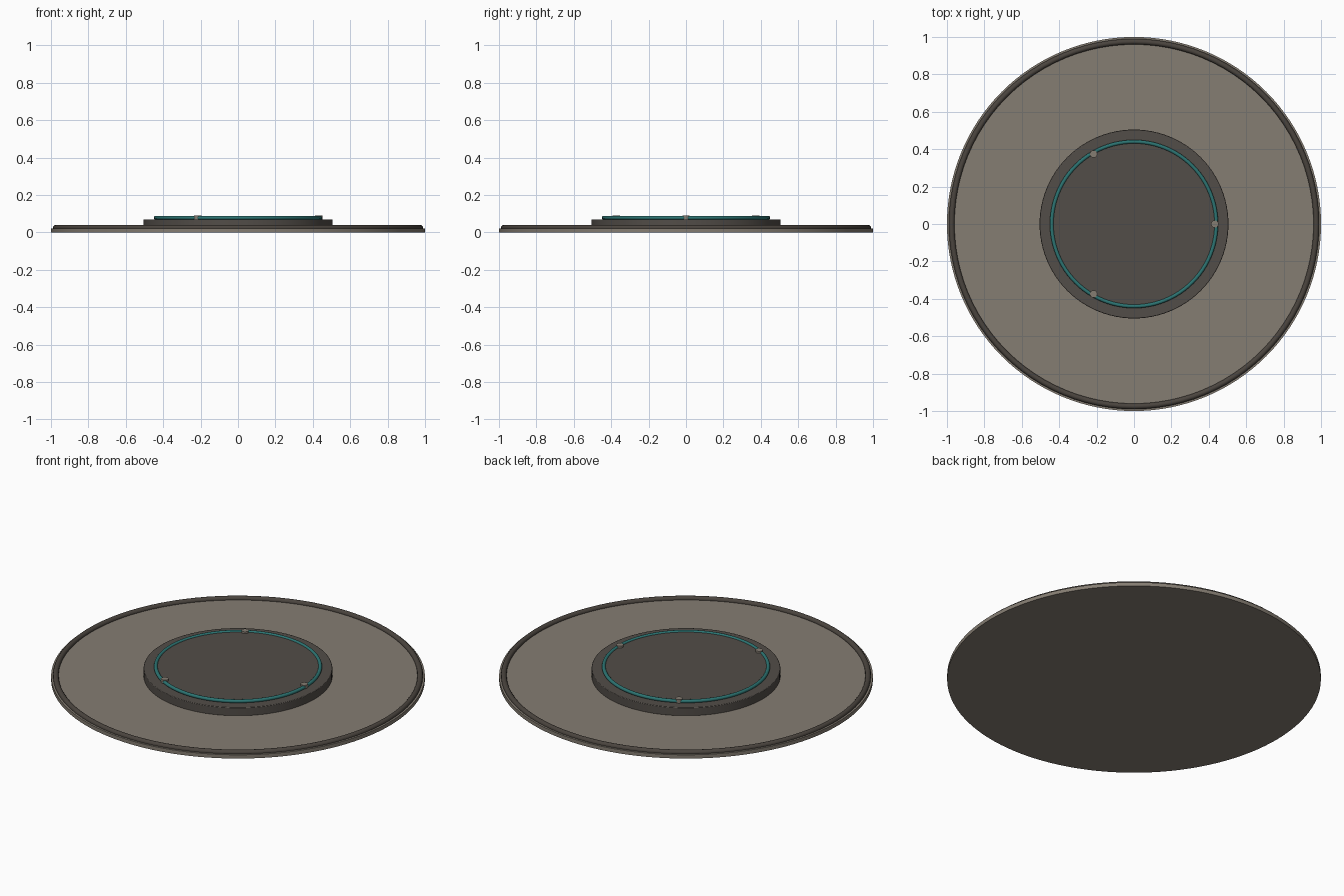
import bpy, math

if "Cube" in bpy.data.objects:
    bpy.data.objects.remove(bpy.data.objects["Cube"], do_unlink=True)


def material(name, hex_colour):
    def lin(c):
        return c / 12.92 if c <= 0.04045 else ((c + 0.055) / 1.055) ** 2.4
    rgb = [lin(int(hex_colour[i:i + 2], 16) / 255) for i in (0, 2, 4)]
    m = bpy.data.materials.new(name)
    m.use_nodes = True
    m.diffuse_color = (*rgb, 1)
    bsdf = m.node_tree.nodes["Principled BSDF"]
    bsdf.inputs["Base Color"].default_value = (*rgb, 1)
    bsdf.inputs["Roughness"].default_value = 0.8
    return m


stone = material("warm stone", "857D72")
dark = material("dark stone", "524D48")
trim = material("dark trim", "4A443E")
teal = material("teal", "2C7472")


def finish(name, mat):
    ob = bpy.context.object
    ob.name = name
    ob.data.materials.append(mat)
    bpy.ops.object.shade_smooth_by_angle(angle=math.radians(35))
    return ob


def disc(name, r, z0, z1, mat, x=0, y=0, sides=96, bevel=0):
    bpy.ops.mesh.primitive_cylinder_add(vertices=sides, radius=r, depth=z1 - z0,
                                        location=(x, y, (z0 + z1) / 2))
    ob = finish(name, mat)
    if bevel:
        mod = ob.modifiers.new("soft edge", "BEVEL")
        mod.width = bevel
        mod.segments = 2
        mod.limit_method = "ANGLE"
    return ob


def ring(name, r, tube, z, mat):
    bpy.ops.mesh.primitive_torus_add(major_radius=r, minor_radius=tube, location=(0, 0, z),
                                     major_segments=96, minor_segments=12)
    return finish(name, mat)


# Wide base with a raised rim
disc("base_plate", 1.0, 0, 0.022, stone, sides=128)
ring("base_rim", 0.975, 0.015, 0.025, trim)

# Stepped centre platform
disc("platform", 0.505, 0.02, 0.07, dark, bevel=0.003)
disc("platform_top", 0.445, 0.07, 0.08, dark)

# Inlaid ring with three studs
ring("teal_ring", 0.44, 0.01, 0.078, teal)
for i in range(3):
    a = math.tau * i / 3
    disc(f"stud_{i + 1}", 0.02, 0.07, 0.091, stone, 0.432 * math.cos(a), 0.432 * math.sin(a), 16)
